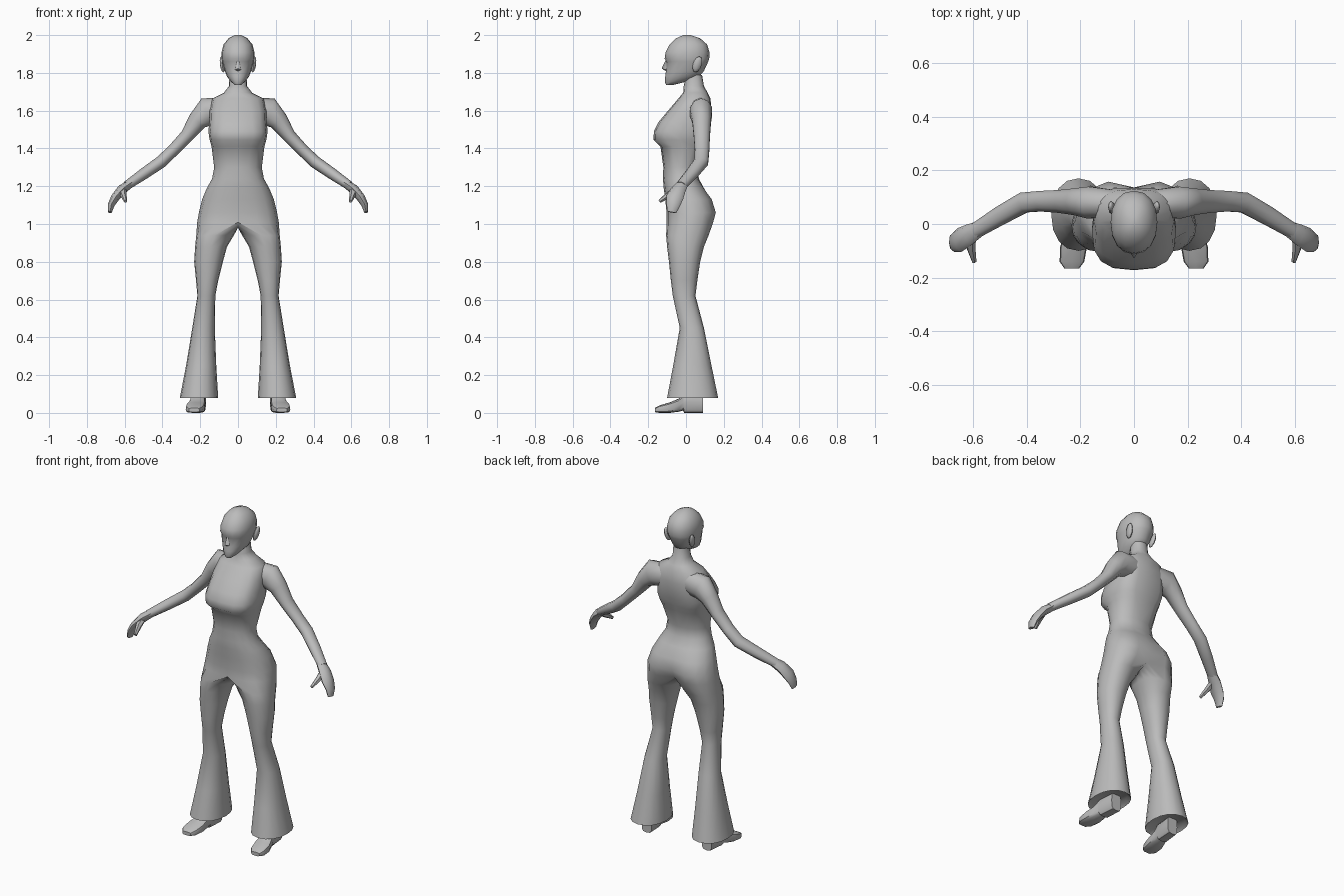
import bpy, bmesh, math
from mathutils import Vector

if "Cube" in bpy.data.objects:
    bpy.data.objects.remove(bpy.data.objects["Cube"])

grey = bpy.data.materials.new("warm_grey")
grey.diffuse_color = (0.5, 0.5, 0.5, 1)
grey.use_nodes = True
grey.node_tree.nodes["Principled BSDF"].inputs["Base Color"].default_value = grey.diffuse_color
N = 16


def spow(v, n):
    return math.copysign(abs(v) ** (2 / n), v)


def ring(z, xin, xout, yf, yb, n=2.2, count=N, dent=0.0):
    """Horizontal rounded section, running from the front via +x to the back."""
    cx, w = (xin + xout) / 2, (xout - xin) / 2
    cy, h = (yf + yb) / 2, (yb - yf) / 2
    pts = []
    for k in range(count):
        t = 2 * math.pi * k / N
        y = cy - h * spow(math.cos(t), n)
        if k == N // 2:
            y -= dent
        pts.append(Vector((cx + w * spow(math.sin(t), n), y, z)))
    return pts


def half(z, w, yf, yb, n=2.2, dent=0.0):
    pts = ring(z, -w, w, yf, yb, n, N // 2 + 1, dent)
    pts[0].x = pts[-1].x = 0
    return pts


def bridge(bm, a, b, closed):
    m = len(a)
    for k in range(m if closed else m - 1):
        j = (k + 1) % m
        bm.faces.new((a[k], a[j], b[j], b[k]))


def loft(bm, rings, closed=True, caps=True):
    vs = [[bm.verts.new(p) for p in r] for r in rings]
    for a, b in zip(vs, vs[1:]):
        bridge(bm, a, b, closed)
    if caps:
        bm.faces.new(vs[0])
        bm.faces.new(vs[-1])
    return vs


def finish(bm, name, angle=50, mirror=True):
    bmesh.ops.recalc_face_normals(bm, faces=bm.faces)
    me = bpy.data.meshes.new(name)
    bm.to_mesh(me)
    bm.free()
    me.materials.append(grey)
    ob = bpy.data.objects.new(name, me)
    bpy.context.collection.objects.link(ob)
    if mirror:
        md = ob.modifiers.new("mirror", 'MIRROR')
        md.use_clip = True
        md.merge_threshold = 0.0005
    bpy.ops.object.select_all(action='DESELECT')
    ob.select_set(True)
    bpy.context.view_layer.objects.active = ob
    bpy.ops.object.shade_smooth_by_angle(angle=math.radians(angle))
    return ob


def limb(bm, path, sides=10):
    """Tube through (x, y, z, thickness radius, y radius) stations."""
    pts = [Vector(p[:3]) for p in path]
    rings = []
    for i, p in enumerate(path):
        tan = (pts[min(i + 1, len(pts) - 1)] - pts[max(i - 1, 0)]).normalized()
        up = tan.cross(Vector((0, 1, 0))).normalized()
        side = up.cross(tan).normalized()
        rings.append([pts[i] + up * p[3] * math.cos(a) + side * p[4] * math.sin(a)
                      for a in (2 * math.pi * k / sides for k in range(sides))])
    loft(bm, rings)


# Body half: neck and torso, continuing into one flared trouser leg
bm = bmesh.new()
torso = [half(1.79, .045, 0, .085), half(1.73, .048, -.012, .095),
         half(1.695, .075, -.015, .115), half(1.665, .135, -.04, .13, 2.4),
         half(1.6, .15, -.095, .142, 2.6, .008), half(1.54, .152, -.145, .14, 2.7, .012),
         half(1.49, .157, -.17, .13, 2.9, .012), half(1.445, .15, -.172, .115, 2.9, .01),
         half(1.41, .14, -.135, .102, 2.5, .008), half(1.3, .126, -.12, .062),
         half(1.24, .137, -.122, .068), half(1.19, .165, -.118, .1, 2.2, .005),
         half(1.13, .19, -.11, .145, 2.3, .015), half(1.06, .207, -.103, .166, 2.5, .03),
         half(1.01, .216, -.103, .152, 2.5, .04)]
vs = loft(bm, torso, closed=False, caps=False)
hip = vs[-1]
front, back = hip[0].co, hip[-1].co
crotch = []
for k in range(1, N // 2):
    f = k / (N // 2)
    p = back.lerp(front, f)
    crotch.append(bm.verts.new((0, p.y, p.z - .03 * math.sin(math.pi * f))))
legs = [ring(.94, .022, .221, -.105, .12, 2.4), ring(.88, .058, .227, -.1, .095),
        ring(.8, .08, .232, -.09, .075), ring(.7, .105, .222, -.08, .06),
        ring(.62, .12, .215, -.07, .05), ring(.45, .123, .242, -.033, .095),
        ring(.25, .115, .275, -.068, .135), ring(.08, .105, .308, -.1, .17),
        ring(.1, .125, .288, -.08, .15)]
leg = loft(bm, legs, caps=False)
bridge(bm, hip + crotch, leg[0], True)
bm.faces.new(leg[-1])
finish(bm, "body_and_trousers")

# Arms
bm = bmesh.new()
limb(bm, [(.08, .075, 1.6, .07, .055), (.165, .08, 1.594, .076, .062),
          (.215, .083, 1.545, .052, .052), (.27, .084, 1.467, .036, .045),
          (.345, .085, 1.388, .032, .04), (.41, .08, 1.327, .033, .04),
          (.5, .03, 1.265, .03, .036), (.59, -.025, 1.203, .024, .03)])
finish(bm, "arms")

# Hands: palm with grouped fingers, and thumb
bm = bmesh.new()
limb(bm, [(.57, -.015, 1.215, .022, .029), (.615, -.04, 1.182, .026, .04),
          (.65, -.06, 1.14, .023, .046), (.672, -.068, 1.1, .018, .036),
          (.678, -.075, 1.062, .01, .024)], 8)
limb(bm, [(.61, -.045, 1.185, .022, .02), (.607, -.09, 1.155, .017, .018),
          (.595, -.14, 1.12, .009, .009)], 6)
finish(bm, "hands")

# Head
bm = bmesh.new()
loft(bm, [half(1.737, .018, -.105, -.065), half(1.752, .036, -.112, -.005),
          half(1.78, .058, -.11, .07), half(1.81, .07, -.106, .095),
          half(1.86, .084, -.104, .118), half(1.875, .087, -.113, .123),
          half(1.91, .087, -.108, .124), half(1.95, .077, -.087, .112),
          half(1.983, .05, -.052, .075), half(2.0, .016, -.015, .025)],
     closed=False)
# drop the centre cap edges' wall-free seam by mirroring onto x = 0
finish(bm, "head")

# Nose wedge
bm = bmesh.new()
top, tip, base, wing, root = [bm.verts.new(p) for p in (
    (0, -.108, 1.868), (0, -.129, 1.823), (0, -.1, 1.806),
    (.017, -.1, 1.815), (.012, -.095, 1.862))]
bm.faces.new((top, root, wing, tip))
bm.faces.new((tip, wing, base))
finish(bm, "nose")

# Ears
bm = bmesh.new()
bmesh.ops.create_uvsphere(bm, u_segments=8, v_segments=6, radius=1)
for v in bm.verts:
    x, y, z = v.co
    v.co = (.083 + .013 * x + .005 * z, .06 + .024 * y + .01 * z, 1.845 + .042 * z)
finish(bm, "ears")

# Shoes: stations along y as (y, centre x, half width, bottom, top)
bm = bmesh.new()
rings = []
for y, cx, w, z0, z1 in [(-.165, .232, .028, .004, .026), (-.14, .231, .046, 0, .04),
                         (-.085, .225, .05, 0, .056), (-.04, .217, .042, .006, .075),
                         (-.015, .212, .038, .012, .1), (-.01, .211, .038, 0, .105),
                         (.09, .203, .034, 0, .11)]:
    rings.append([Vector((cx + w * spow(math.cos(a), 3.5), y,
                          (z0 + z1) / 2 + (z1 - z0) / 2 * spow(math.sin(a), 3.5)))
                  for a in (2 * math.pi * k / 12 for k in range(12))])
loft(bm, rings)
finish(bm, "shoes", 40)
